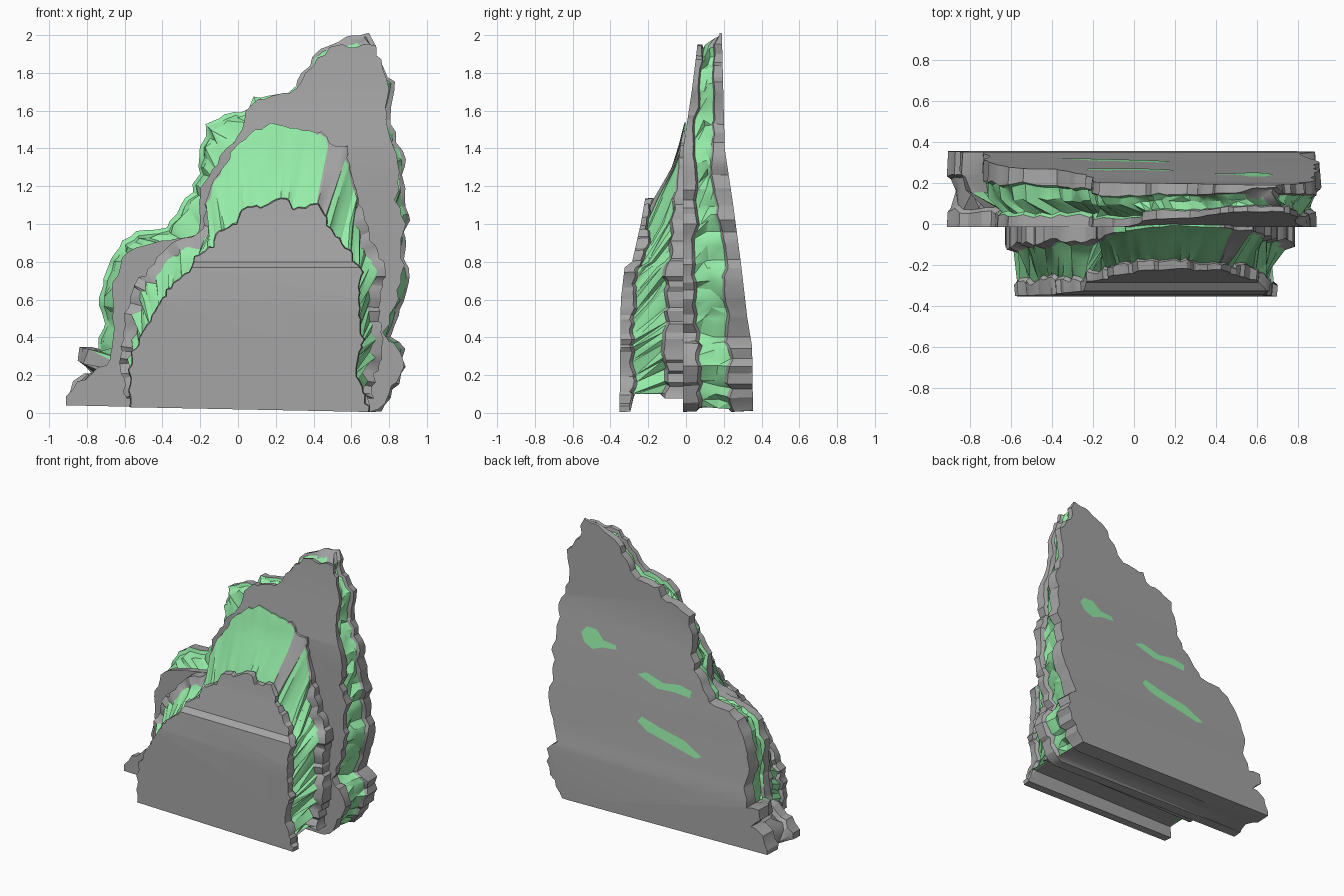
import bpy, bmesh, random
from mathutils import Vector

if "Cube" in bpy.data.objects:
    bpy.data.objects.remove(bpy.data.objects["Cube"])

random.seed(4)
N = 110


def material(name, color):
    m = bpy.data.materials.new(name)
    m.diffuse_color = color
    m.use_nodes = True
    m.node_tree.nodes["Principled BSDF"].inputs["Base Color"].default_value = m.diffuse_color
    return m


stone = material("stone_grey", (0.37, 0.37, 0.37, 1))
moss = material("moss_green", (0.30, 0.84, 0.39, 1))


def interp(table, z):
    """Piecewise linear lookup of y at height z."""
    if z <= table[0][0]:
        return table[0][1]
    for (a, p), (b, q) in zip(table, table[1:]):
        if z <= b:
            return p + (q - p) * (z - a) / (b - a)
    return table[-1][1]


def resample(pts, jitter):
    """Even spacing along the outline plus a chipped-rock jitter."""
    pts = [Vector(p) for p in pts]
    lens = [(b - a).length for a, b in zip(pts, pts[1:])]
    out, total = [], sum(lens)
    for i in range(N):
        d, k = total * i / (N - 1), 0
        while k < len(lens) - 1 and d > lens[k]:
            d -= lens[k]
            k += 1
        p = pts[k].lerp(pts[k + 1], min(1, d / lens[k]))
        if 0 < i < N - 1:
            p = p + Vector((random.uniform(-jitter, jitter), random.uniform(-jitter, jitter)))
        out.append(p)
    return out


def inset(pts, dist, floor=0.0, top=None):
    """Move a clockwise outline inward, never below the floor; top = inset used above z 1.1."""
    out = []
    for i, p in enumerate(pts):
        d = (pts[min(i + 3, N - 1)] - pts[max(i - 3, 0)]).normalized()
        w = top if top is not None and p.y > 1.1 else dist
        q = p + Vector((d.y, -d.x)) * w * random.uniform(0.6, 1.3)
        low = max(floor, p.y if i in (0, N - 1) else 0)
        out.append(Vector((q.x, max(q.y, low))))
    return out


def rock(name, rings, front, back, is_moss):
    """Loft outlines through depth t, slice at height knots, warp to the front/back curves."""
    bm = bmesh.new()
    ragged = []                       # shared ragged edge for each group of inner rings
    for side in range(2):
        r = 0
        ragged.append([r := 0.55 * r + random.uniform(-.05, .05) for _ in range(N)])
    rows = []
    for t, r in rings:
        off = ragged[int(t > .5)] if 0 < t < 1 else [0] * N
        rows.append([bm.verts.new((p.x, t + o, p.y)) for p, o in zip(r, off)])
    for k, (a, b) in enumerate(zip(rows, rows[1:])):
        for i in range(N):
            j = (i + 1) % N
            f = bm.faces.new((a[i], a[j], b[j], b[i]))
            c = f.calc_center_median()
            f.material_index = int(i < N - 1 and is_moss(k, c.x, c.z))
    bm.faces.new(rows[0])
    bm.faces.new(rows[-1])
    for z in sorted({z for z, _ in front + back}):
        bmesh.ops.bisect_plane(bm, geom=bm.verts[:] + bm.edges[:] + bm.faces[:],
                               plane_co=(0, 0, z), plane_no=(0, 0, 1), dist=1e-5)
    bmesh.ops.triangulate(bm, faces=bm.faces[:])
    for v in bm.verts:
        f, b = interp(front, v.co.z), interp(back, v.co.z)
        v.co.y = f + (b - f) * v.co.y
    bmesh.ops.recalc_face_normals(bm, faces=bm.faces[:])
    return finish(name, bm)


def finish(name, bm):
    me = bpy.data.meshes.new(name)
    bm.to_mesh(me)
    bm.free()
    ob = bpy.data.objects.new(name, me)
    bpy.context.collection.objects.link(ob)
    me.materials.append(stone)
    me.materials.append(moss)
    bpy.ops.object.select_all(action='DESELECT')
    ob.select_set(True)
    bpy.context.view_layer.objects.active = ob
    bpy.ops.object.shade_smooth_by_angle(angle=0.45)
    return ob


# Tall rear slab: rear plate outline and smaller front plate outline
rear = [(-.91, .04), (-.9, .1), (-.85, .19), (-.78, .22), (-.84, .29), (-.83, .34), (-.75, .34),
        (-.71, .46), (-.74, .6), (-.7, .78), (-.58, .95), (-.4, .98), (-.3, 1.09), (-.21, 1.25),
        (-.17, 1.53), (.05, 1.61), (.1, 1.68), (.27, 1.7), (.4, 1.88), (.57, 2), (.7, 2),
        (.74, 1.87), (.82, 1.77), (.8, 1.6), (.83, 1.45), (.88, 1.35), (.87, 1.15), (.9, 1.03),
        (.88, .9), (.9, .7), (.85, .55), (.82, .42), (.88, .33), (.88, .2), (.82, .14),
        (.78, .03), (.7, .005)]
fore = [(-.91, .04), (-.89, .12), (-.78, .22), (-.67, .25), (-.66, .45), (-.66, .7), (-.6, .83),
        (-.45, .91), (-.21, .95), (-.19, 1.2), (-.1, 1.36), (0, 1.44), (.05, 1.6), (.1, 1.66),
        (.27, 1.69), (.35, 1.78), (.45, 1.9), (.53, 1.94), (.72, 1.94), (.77, 1.85), (.79, 1.7),
        (.80, 1.45), (.85, 1.3), (.84, 1.12), (.88, 1.0), (.87, .7), (.82, .55), (.77, .4),
        (.87, .32), (.87, .2), (.8, .13), (.77, .03), (.7, .005)]
R, F = resample(rear, .015), resample(fore, .014)
slab_front = [(0, -.015), (1.4, -.015), (1.7, .03), (1.9, .055), (1.95, .06), (2, .15)]
slab_back = [(0, .355), (.35, .35), (.5, .325), (.8, .29), (1.1, .25), (1.4, .205), (2, .19)]
rock("rear_rock_slab",
     [(0, F), (.2, inset(F, .004)), (.25, inset(F, .03)), (.48, inset(R, .042)),
      (.66, inset(R, .022)), (.7, R), (1, inset(R, .006))],
     slab_front, slab_back,
     lambda k, x, z: z < 1.94 and (
         2 <= k <= 3 and z > (.36 if x < -.72 else .22 if x < 0 else .04)
         or k in (1, 4) and z > .36 and x < .3))

# Lower front slab: front plate outline and wider outline against the rear slab
lip = [(-.57, .03), (-.565, .3), (-.5, .43), (-.42, .55), (-.37, .65), (-.25, .75), (-.24, .81),
       (-.14, .88), (-.1, .95), (0, 1.0), (.02, 1.07), (.13, 1.09), (.25, 1.14), (.28, 1.08),
       (.43, 1.1), (.47, 1.0), (.58, .87), (.65, .75), (.63, .6), (.66, .4), (.63, .2),
       (.67, .08), (.69, .005)]
root = [(-.59, .05), (-.62, .28), (-.6, .5), (-.55, .68), (-.35, .9), (-.19, .95), (-.17, 1.15),
        (-.05, 1.35), (.08, 1.5), (.2, 1.53), (.45, 1.48), (.5, 1.41), (.58, 1.41), (.6, 1.25),
        (.66, 1.05), (.7, .92), (.78, .77), (.75, .5), (.77, .3), (.72, .2), (.71, .03)]
L, B = resample(lip, .012), resample(root, .012)
root_ring = inset(B, 0, .075)
rock("front_rock_slab",
     [(0, L), (.18, inset(L, -.006)), (.23, inset(L, .014, .1)),
      (.68, inset(B, .06, .1, .012)), (.73, root_ring), (1, root_ring)],
     [(0, -.352), (.6, -.345), (.77, -.325), (.8, -.285), (1.0, -.24), (1.14, -.215),
      (1.3, -.13), (1.42, -.075), (1.54, -.03)],
     [(0, -.01), (1.42, -.01), (1.54, 0)],
     lambda k, x, z: z > .1 and (k == 2 and not (x > .45 and z > 1.2)
                                 or k >= 2 and z > 1.1 and -.1 < x < .42))


# Thin moss patches showing through the back face
def patch(name, pts):
    bm = bmesh.new()
    vs = [bm.verts.new((x, interp(slab_back, z) + .003, z)) for x, z in pts]
    f = bm.faces.new(vs)
    f.material_index = 1
    f.normal_update()
    if f.normal.y < 0:
        f.normal_flip()
    finish(name, bm)


patch("back_moss_upper", [(.68, 1.2), (.64, 1.25), (.56, 1.25), (.5, 1.19), (.4, 1.18),
                          (.39, 1.15), (.5, 1.14), (.58, 1.11), (.65, 1.14)])
patch("back_moss_middle", [(.21, 1.03), (.14, 1.06), (0, 1.02), (-.13, 1.04), (-.23, 1.02),
                           (-.22, .97), (-.1, .98), (.04, .97)])
patch("back_moss_lower", [(.18, .71), (.15, .75), (0, .71), (-.2, .67), (-.35, .59),
                          (-.3, .57), (-.12, .61), (.1, .66)])
